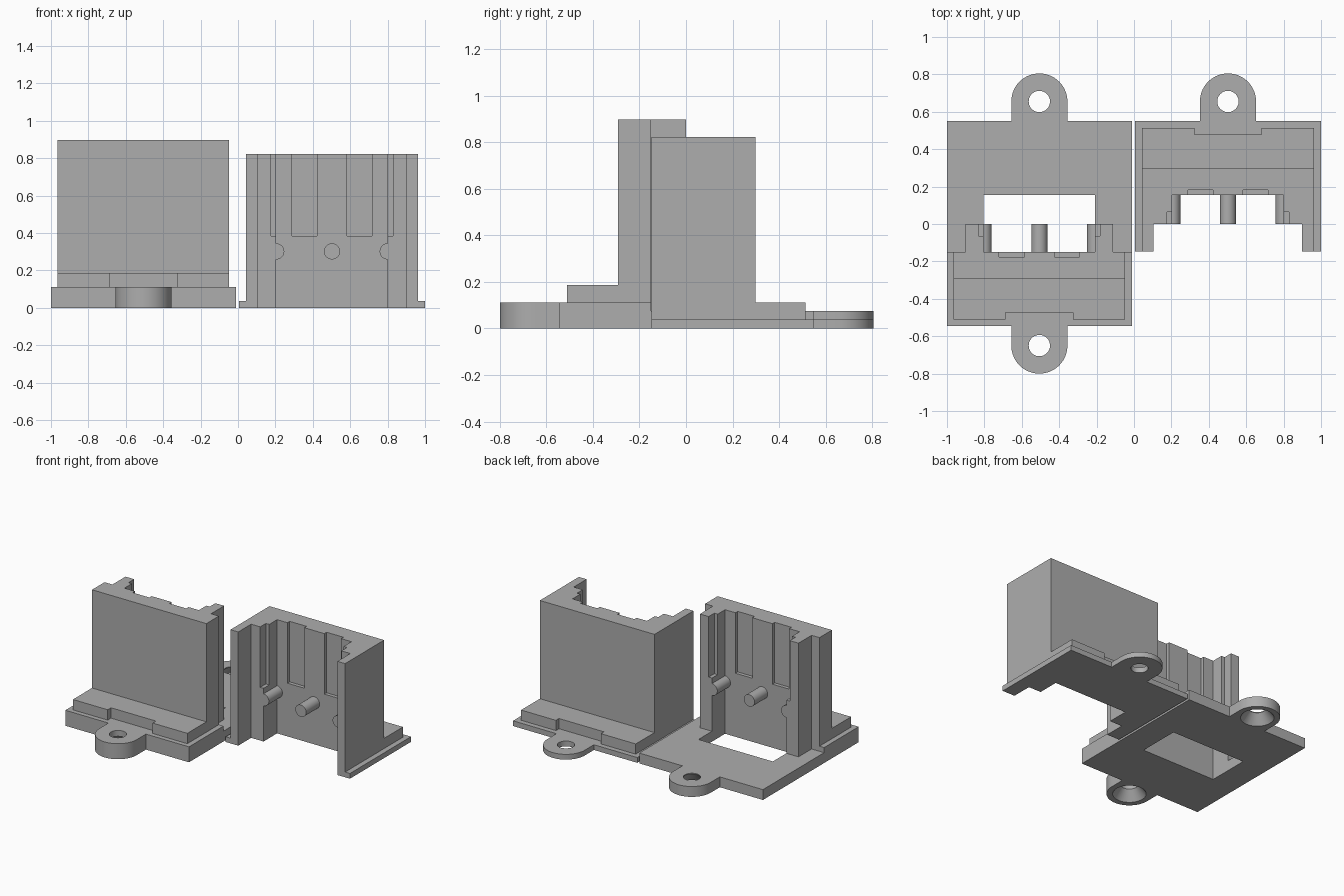
import bpy, bmesh, math
from mathutils import Matrix

cube = bpy.data.objects.get("Cube")
if cube:
    bpy.data.objects.remove(cube, do_unlink=True)

grey = bpy.data.materials.new("plain grey")
grey.use_nodes = True
COLOUR = (0.42, 0.42, 0.42, 1)
grey.diffuse_color = COLOUR
grey.node_tree.nodes["Principled BSDF"].inputs["Base Color"].default_value = COLOUR


def make_object(bm, name):
    bmesh.ops.recalc_face_normals(bm, faces=bm.faces)
    mesh = bpy.data.meshes.new(name)
    bm.to_mesh(mesh)
    bm.free()
    mesh.materials.append(grey)
    ob = bpy.data.objects.new(name, mesh)
    bpy.context.collection.objects.link(ob)
    return ob


def prism(half, z0, z1, cx, side, name="piece"):
    """Mirror a half outline about x = cx and extrude it upward."""
    outline = half + [(-x, y) for x, y in reversed(half) if x > 1e-4]
    bm = bmesh.new()
    face = bm.faces.new([bm.verts.new((cx + x, side * y, z0)) for x, y in outline])
    out = bmesh.ops.extrude_face_region(bm, geom=[face])
    verts = [v for v in out["geom"] if isinstance(v, bmesh.types.BMVert)]
    bmesh.ops.translate(bm, verts=verts, vec=(0, 0, z1 - z0))
    return make_object(bm, name)


def block(x0, x1, y0, y1, z0, z1, cx, side):
    return prism([(x0, y0), (x1, y0), (x1, y1), (x0, y1)], z0, z1, cx + 0, side) if x0 == 0 else \
        prism([(0, y0), ((x1 - x0) / 2, y0), ((x1 - x0) / 2, y1), (0, y1)],
              z0, z1, cx + (x0 + x1) / 2, side)


def round_bar(r0, r1, depth, matrix):
    bm = bmesh.new()
    bmesh.ops.create_cone(bm, cap_ends=True, segments=40, radius1=r0, radius2=r1,
                          depth=depth, matrix=matrix)
    return make_object(bm, "piece")


def combine(target, piece, operation):
    mod = target.modifiers.new("combine", 'BOOLEAN')
    mod.operation = operation
    mod.solver = 'EXACT'
    mod.object = piece
    bpy.context.view_layer.objects.active = target
    bpy.ops.object.modifier_apply(modifier=mod.name)
    bpy.data.objects.remove(piece, do_unlink=True)


def add(target, piece):
    combine(target, piece, 'UNION')


def cut(target, piece):
    combine(target, piece, 'DIFFERENCE')


def add_tab(target, cx, side, yc, height, countersunk):
    """Rounded screw tab with its hole."""
    arc = [(0.15 * math.cos(a), yc + 0.15 * math.sin(a))
           for a in (math.pi / 2 * i / 14 for i in range(14))]
    add(target, prism([(0, 0.5), (0.15, 0.5)] + arc + [(0, yc + 0.15)], 0, height, cx, side))
    cut(target, round_bar(0.057, 0.057, 0.4, Matrix.Translation((cx, side * yc, 0))))
    if countersunk:
        cut(target, round_bar(0.118, 0.057, 0.08,
                              Matrix.Translation((cx, side * yc, 0.03))))


def add_inside(target, cx, side, lift, back, top):
    """Grooves in the cavity walls and the three pegs."""
    floor = 0.385 + lift
    for s in (-1, 1):
        cut(target, block(0.08, 0.215, back - 0.05, back + 0.026, floor, top + 0.1, cx, side)
            if s > 0 else
            block(-0.215, -0.08, back - 0.05, back + 0.026, floor, top + 0.1, cx, side))
        a, b = sorted((s * 0.25, s * 0.325))
        cut(target, block(a, b, -0.05, 0.065, floor, top + 0.1, cx, side))
    for x in (-0.298, 0, 0.298):
        spot = Matrix.Translation((cx + x, side * (back + 0.02) / 2, 0.302 + lift))
        add(target, round_bar(0.043, 0.043, back + 0.02, spot @ Matrix.Rotation(math.pi / 2, 4, 'X')))
    # trim the pegs level with the cavity rim
    cut(target, block(0, 0.29, -0.1, 0, 0.2 + lift, 0.38 + lift, cx, side))


def finish(ob):
    bpy.ops.object.select_all(action='DESELECT')
    ob.select_set(True)
    bpy.context.view_layer.objects.active = ob
    bpy.ops.object.shade_smooth_by_angle(angle=math.radians(30))


def ledge(width, y0, y1, notch_y):
    return [(0, y0), (width, y0), (width, y1), (0.18, y1), (0.18, notch_y), (0, notch_y)]


# Outer housing half: thin flange, wrapping side walls, open underneath
cx = 0.5025


def wrap(width, y1):
    return [(0, 0.155), (0.298, 0.155), (0.298, 0), (0.397, 0), (0.397, -0.148),
            (width, -0.148), (width, y1), (0, y1)]


outer = prism(wrap(0.4975, 0.55), 0, 0.038, cx, 1, "outer_housing")
add(outer, prism(wrap(0.459, 0.298), 0, 0.823, cx, 1))
add(outer, prism(ledge(0.459, 0.25, 0.513, 0.478), 0, 0.112, cx, 1))
add_tab(outer, cx, 1, 0.655, 0.038, False)
add_inside(outer, cx, 1, 0, 0.155, 0.823)
finish(outer)

# Inner housing half: full plate with a window and a narrower tongue
cx = -0.506
inner = block(0, 0.495, -0.55, 0.545, 0, 0.075, cx, -1)
inner.name = inner.data.name = "inner_housing"
add(inner, block(0, 0.495, 0.15, 0.545, 0, 0.112, cx, -1))
add(inner, prism([(0, 0.15), (0.298, 0.15), (0.298, 0), (0.395, 0), (0.395, 0.15),
                  (0.458, 0.15), (0.458, 0.293), (0, 0.293)], 0, 0.898, cx, -1))
add(inner, prism(ledge(0.458, 0.25, 0.511, 0.473), 0, 0.187, cx, -1))
cut(inner, block(0, 0.298, -0.155, 0.15, -0.1, 0.2, cx, -1))
add_tab(inner, cx, -1, 0.65, 0.112, True)
add_tab(inner, cx, 1, 0.655, 0.075, True)
add_inside(inner, cx, -1, 0.075, 0.15, 0.898)
finish(inner)
